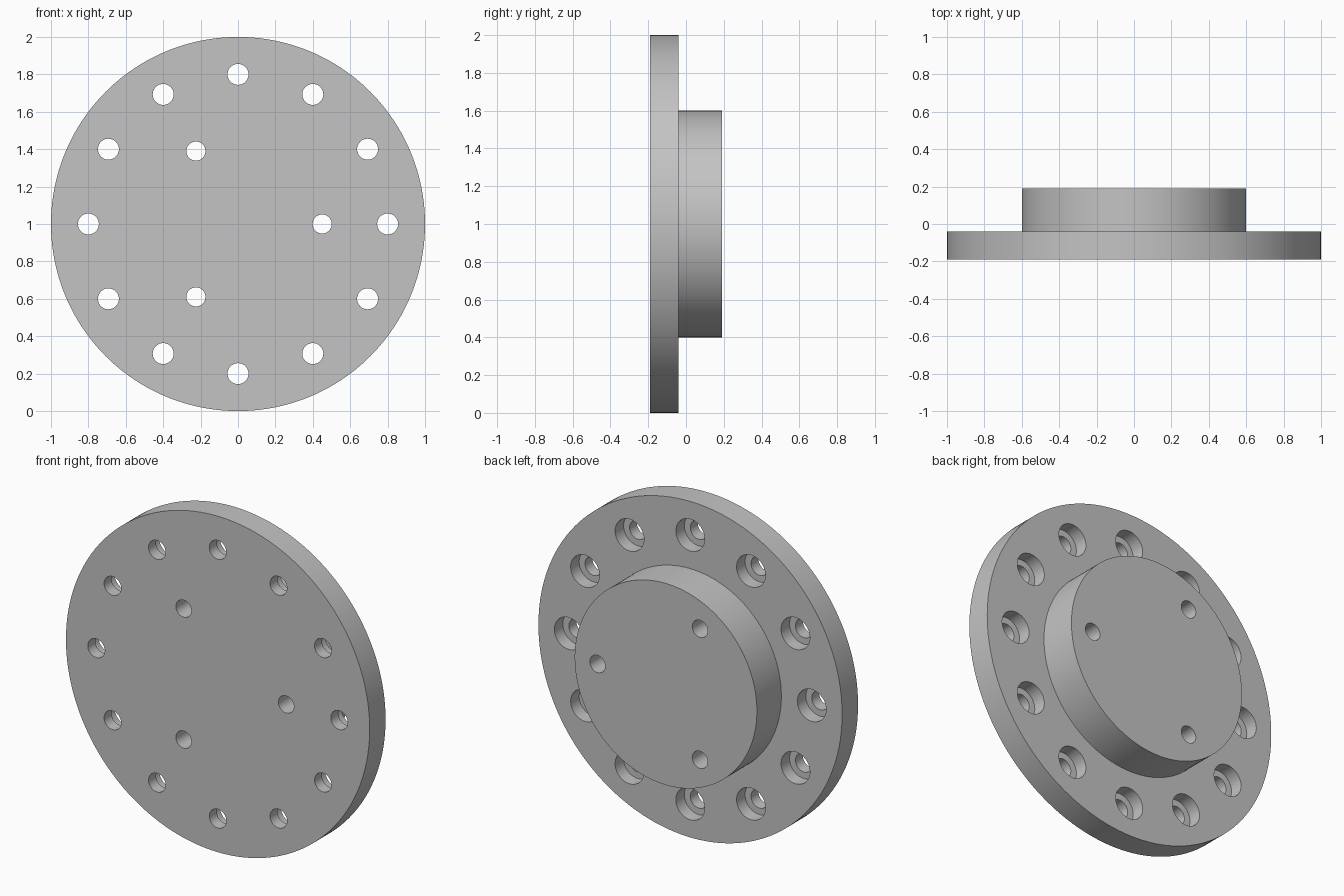
import bpy, bmesh
from math import cos, sin, tau, radians

cube = bpy.data.objects.get("Cube")
if cube:
    bpy.data.objects.remove(cube, do_unlink=True)

grey = bpy.data.materials.new("machined_grey")
grey.use_nodes = True
colour = (0.55, 0.55, 0.55, 1)
grey.diffuse_color = colour
grey.node_tree.nodes["Principled BSDF"].inputs["Base Color"].default_value = colour

FRONT, STEP, BACK = -0.19, -0.04, 0.19   # flange front, flange back, hub back
CENTRE_Z = 1.0


def add_turned(bm, profile, sides, x=0.0, z=CENTRE_Z):
    """Add a capped solid turned about the y direction from (radius, y) pairs."""
    rings = [[bm.verts.new((x + r * cos(tau * i / sides), y, z + r * sin(tau * i / sides)))
              for i in range(sides)] for r, y in profile]
    for a, b in zip(rings, rings[1:]):
        for i in range(sides):
            j = (i + 1) % sides
            bm.faces.new((a[i], a[j], b[j], b[i]))
    bm.faces.new(rings[0])
    bm.faces.new(rings[-1])


def make_object(name, bm):
    bmesh.ops.recalc_face_normals(bm, faces=bm.faces)
    mesh = bpy.data.meshes.new(name)
    bm.to_mesh(mesh)
    bm.free()
    mesh.materials.append(grey)
    obj = bpy.data.objects.new(name, mesh)
    bpy.context.collection.objects.link(obj)
    return obj


def add_hole_circle(bm, count, radius, profile):
    for i in range(count):
        a = tau * i / count
        add_turned(bm, profile, 40, radius * cos(a), CENTRE_Z + radius * sin(a))


# Flange disc with the raised hub behind it
bm = bmesh.new()
add_turned(bm, [(1, FRONT), (1, STEP), (0.6, STEP), (0.6, BACK)], 160)
flange = make_object("flange_with_hub", bm)

# Counterbored rim holes and plain through holes in the hub
bm = bmesh.new()
add_hole_circle(bm, 12, 0.8, [(0.056, FRONT - 0.1), (0.056, STEP - 0.08),
                              (0.095, STEP - 0.08), (0.095, STEP + 0.1)])
add_hole_circle(bm, 3, 0.45, [(0.051, FRONT - 0.1), (0.051, BACK + 0.1)])
cutter = make_object("hole_cutter", bm)
cutter.hide_render = True

# Cut the holes, then keep the edges crisp
cut = flange.modifiers.new("holes", 'BOOLEAN')
cut.operation = 'DIFFERENCE'
cut.solver = 'EXACT'
cut.object = cutter
for obj in bpy.context.selected_objects:
    obj.select_set(False)
bpy.context.view_layer.objects.active = flange
flange.select_set(True)
bpy.ops.object.modifier_apply(modifier=cut.name)
bpy.data.objects.remove(cutter, do_unlink=True)
bpy.ops.object.shade_smooth_by_angle(angle=radians(30))
